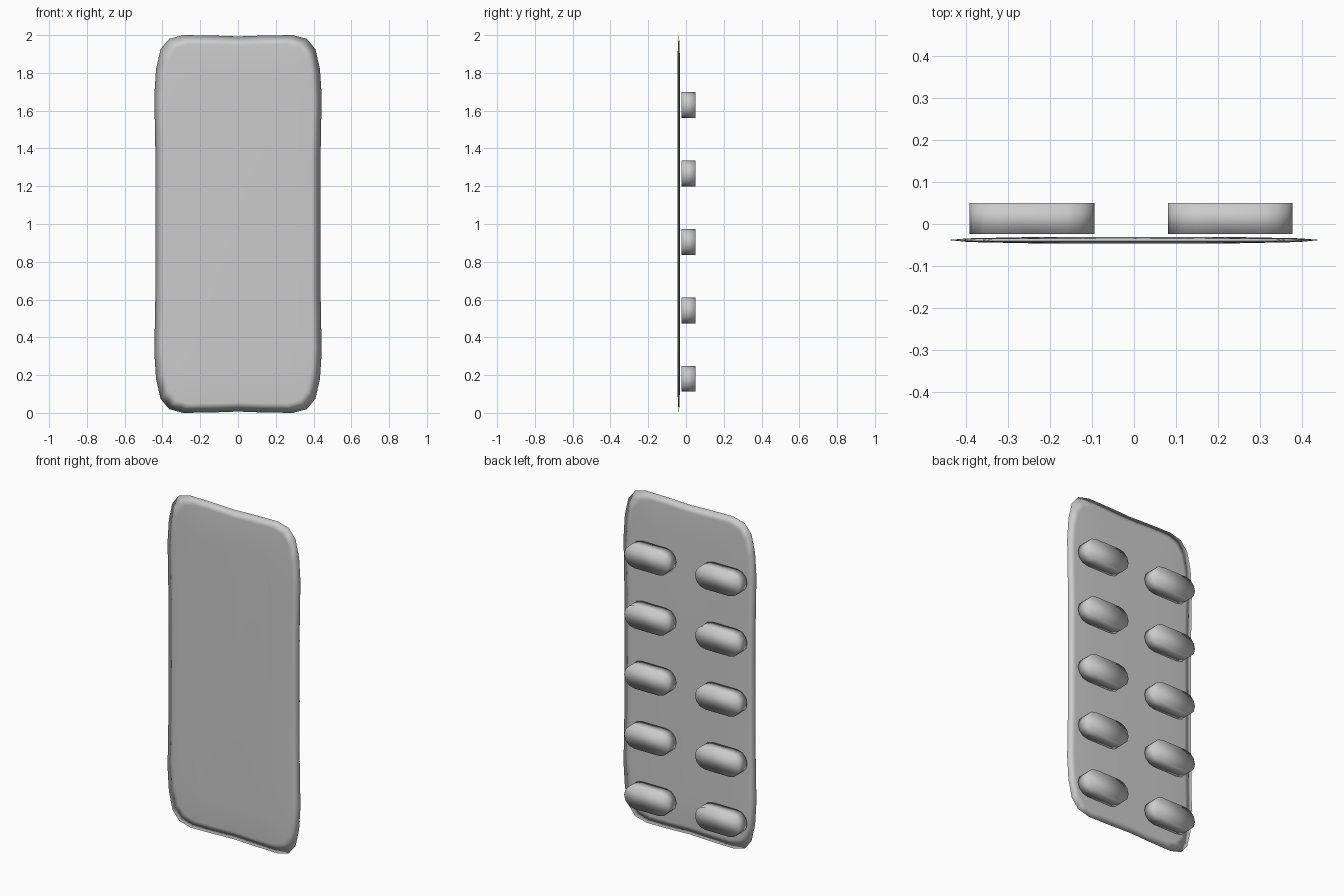
import bpy, bmesh, math

if "Cube" in bpy.data.objects:
    bpy.data.objects.remove(bpy.data.objects["Cube"], do_unlink=True)

grey = bpy.data.materials.new("foil_grey")
grey.use_nodes = True
COLOUR = (0.6, 0.6, 0.6, 1)
grey.diffuse_color = COLOUR
grey.node_tree.nodes["Principled BSDF"].inputs["Base Color"].default_value = COLOUR


def loft(name, rings):
    """Join equal-length rings of points into a closed, smooth solid."""
    bm = bmesh.new()
    loops = [[bm.verts.new(p) for p in ring] for ring in rings]
    n = len(loops[0])
    for a, b in zip(loops, loops[1:]):
        for i in range(n):
            j = (i + 1) % n
            bm.faces.new((a[i], a[j], b[j], b[i]))
    bm.faces.new(loops[0])
    bm.faces.new(loops[-1])
    bmesh.ops.recalc_face_normals(bm, faces=bm.faces)
    for f in bm.faces:
        f.smooth = True
    mesh = bpy.data.meshes.new(name)
    bm.to_mesh(mesh)
    bm.free()
    mesh.materials.append(grey)
    obj = bpy.data.objects.new(name, mesh)
    bpy.context.collection.objects.link(obj)
    return obj


# Backing sheet: one corner of the outline, mirrored to all four
corner = [(0.437, 0.35), (0.443, 0.68), (0.434, 0.82), (0.41, 0.925),
          (0.365, 0.98), (0.29, 1.0), (0.14, 0.998)]
half = [(x, z) for x, z in corner] + [(0, 0.993)] + [(-x, z) for x, z in reversed(corner)]
outline = half + [(-x, -z) for x, z in half]


def sheet_ring(inset, y):
    return [(x * (1 - inset / 0.44), y, 1 + z * (1 - inset)) for x, z in outline]


loft("backing_sheet", [sheet_ring(0.2, -0.046), sheet_ring(0.05, -0.043),
                       sheet_ring(0, -0.038),
                       sheet_ring(0.05, -0.034), sheet_ring(0.2, -0.031)])


# Pill pockets: extruded stadium shapes in two columns of five
def stadium(cx, cz, y, length=0.297, radius=0.068, steps=6):
    pts = []
    for side in (1, -1):
        for i in range(steps + 1):
            a = math.pi * (i / steps - 0.5)
            pts.append((cx + side * (length / 2 - radius + radius * math.cos(a)),
                        y, cz + side * radius * math.sin(a)))
        pts.append((cx, y, cz + side * radius))
    return pts


for column, cx in (("right", -0.243), ("left", 0.229)):
    for row in range(5):
        cz = 0.18 + row * 0.3625
        loft(f"{column}_pill_{row + 1}",
             [stadium(cx, cz, -0.024), stadium(cx, cz, 0.05)])
